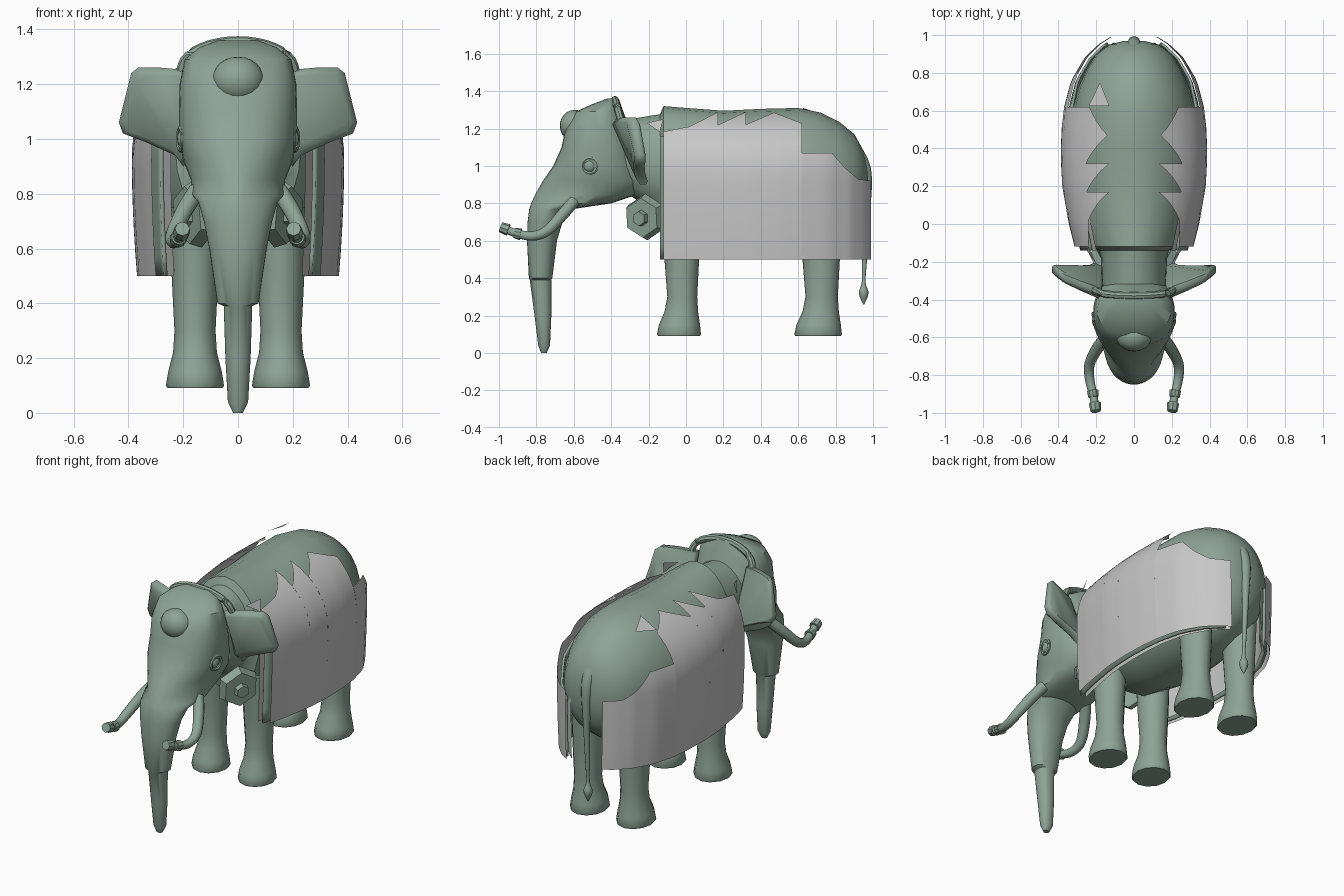
import bpy, bmesh, math
from mathutils import Vector

if "Cube" in bpy.data.objects:
    bpy.data.objects.remove(bpy.data.objects["Cube"], do_unlink=True)


def material(name, rgb):
    m = bpy.data.materials.new(name)
    m.use_nodes = True
    m.diffuse_color = (*rgb, 1)
    m.node_tree.nodes["Principled BSDF"].inputs["Base Color"].default_value = (*rgb, 1)
    return m


SKIN = material("grey_green", (0.27, 0.37, 0.31))
CLOTH = material("light_grey", (0.57, 0.57, 0.57))


def finish(name, bm, mat, angle=40, closed=True):
    if closed:
        bmesh.ops.recalc_face_normals(bm, faces=bm.faces)
    me = bpy.data.meshes.new(name)
    bm.to_mesh(me)
    bm.free()
    me.materials.append(mat)
    ob = bpy.data.objects.new(name, me)
    bpy.context.collection.objects.link(ob)
    bpy.ops.object.select_all(action='DESELECT')
    ob.select_set(True)
    bpy.context.view_layer.objects.active = ob
    bpy.ops.object.shade_smooth_by_angle(angle=math.radians(angle))
    return ob


def ring(centre, u, v, n=24, back=1, front=1):
    """Closed section; powers under 1 make a half boxier, over 1 more pointed."""
    c, u, v = Vector(centre), Vector(u), Vector(v)
    pts = []
    for i in range(n):
        a = 2 * math.pi * i / n
        p = front if math.sin(a) < 0 else back
        pts.append(c + u * math.copysign(abs(math.cos(a)) ** p, math.cos(a))
                   + v * math.copysign(abs(math.sin(a)) ** p, math.sin(a)))
    return pts


def loft(name, rings, mat=SKIN, angle=40):
    bm = bmesh.new()
    loops = [[bm.verts.new(p) for p in r] for r in rings]
    n = len(loops[0])
    for a, b in zip(loops, loops[1:]):
        for i in range(n):
            bm.faces.new((a[i], a[(i + 1) % n], b[(i + 1) % n], b[i]))
    bm.faces.new(loops[0])
    bm.faces.new(loops[-1])
    return finish(name, bm, mat, angle)


def tube(name, path, n=12, steps=4):
    """Smooth tube through (x, y, z, radius) points."""
    pts = []
    for i in range(len(path) - 1):
        p = [Vector(path[min(max(i + k, 0), len(path) - 1)]) for k in (-1, 0, 1, 2)]
        for s in range(steps):
            t = s / steps
            pts.append(0.5 * (2 * p[1] + (p[2] - p[0]) * t
                              + (2 * p[0] - 5 * p[1] + 4 * p[2] - p[3]) * t * t
                              + (3 * p[1] - p[0] - 3 * p[2] + p[3]) * t ** 3))
    pts.append(Vector(path[-1]))
    rings = []
    for i, p in enumerate(pts):
        d = (pts[min(i + 1, len(pts) - 1)] - pts[max(i - 1, 0)]).xyz.normalized()
        side = Vector((1, 0, 0)) if abs(d.x) < 0.8 else Vector((0, 1, 0))
        u = (side - d * side.dot(d)).normalized()
        rings.append(ring(p.xyz, u * p.w, d.cross(u) * p.w, n))
    return loft(name, rings)


def solid(name, centre, direction, radius, depth, sides):
    """Short prism facing a direction."""
    bm = bmesh.new()
    bmesh.ops.create_cone(bm, cap_ends=True, segments=sides, radius1=radius,
                          radius2=radius * 0.85, depth=depth)
    q = Vector(direction).to_track_quat('Z', 'Y')
    for v in bm.verts:
        v.co = q @ v.co + Vector(centre)
    return finish(name, bm, SKIN, 30)


def ball(name, centre, scale):
    bm = bmesh.new()
    bmesh.ops.create_uvsphere(bm, u_segments=20, v_segments=12, radius=1)
    for v in bm.verts:
        v.co = Vector([a * b for a, b in zip(v.co, scale)]) + Vector(centre)
    return finish(name, bm, SKIN)


def plate(name, points):
    bm = bmesh.new()
    bm.faces.new([bm.verts.new(p) for p in points])
    return finish(name, bm, CLOTH, closed=False)


# Body and neck: y, bottom, top, half width
body = [(-.45, .9, 1.24, .15), (-.3, .84, 1.25, .17), (-.18, .77, 1.27, .175),
        (-.14, .72, 1.275, .185), (-.12, .63, 1.32, .23), (0, .55, 1.31, .28),
        (.2, .52, 1.295, .33), (.4, .52, 1.305, .345), (.6, .53, 1.31, .325),
        (.72, .55, 1.285, .295), (.82, .6, 1.235, .25), (.9, .66, 1.17, .2),
        (.95, .75, 1.08, .13), (.97, .85, .98, .05)]
loft("body", [ring((0, y, (a + b) / 2), (w, 0, 0), (0, 0, (b - a) / 2)) for y, a, b, w in body])

# Head and trunk: z, front, back, half width, front pointedness
head = [(1.36, -.42, -.36, .07, 1), (1.335, -.49, -.35, .14, 1), (1.29, -.59, -.335, .195, .95),
        (1.2, -.645, -.3, .213, .85), (1.1, -.665, -.27, .216, .85), (1, -.71, -.25, .216, .9),
        (.92, -.765, -.22, .2, 1.05), (.85, -.805, -.25, .172, 1.15), (.8, -.828, -.4, .172, 1.2),
        (.77, -.838, -.6, .145, 1.15), (.7, -.847, -.66, .125, 1.05), (.6, -.85, -.69, .105, 1),
        (.4, -.84, -.715, .075, 1), (.39, -.835, -.72, .052, 1), (.2, -.81, -.72, .046, 1),
        (.04, -.79, -.727, .037, 1), (0, -.775, -.745, .018, 1)]
loft("head_and_trunk", [ring((0, (f + b) / 2, z), (w, 0, 0), (0, (b - f) / 2, 0), 32, .9, p)
                        for z, f, b, w, p in head])
ball("forehead_bump", (0, -.595, 1.215), (.095, .08, .085))
tube("head_band", [(.205 * math.sin(a), -.35 - .03 * math.cos(a), 1.25 + .105 * math.cos(a), .02)
                   for a in [math.radians(d) for d in range(-90, 91, 20)]], 8, 2)

# Tail with tuft
tube("tail", [(0, .87, 1.12, .045), (0, .955, .98, .035), (0, .965, .75, .02), (0, .955, .5, .013),
              (0, .95, .38, .01), (0, .95, .32, .026), (0, .95, .26, .003)])

# Blanket: width by position, and a jagged upper edge
WIDTHS = [(-.16, .305), (-.12, .315), (0, .345), (.2, .38), (.35, .388), (.5, .384), (.62, .37),
          (.76, .333), (.88, .262), (.95, .19), (.99, .125)]
TEETH = [(-.12, .24), (.02, .24), (.17, .13), (.17, .25), (.32, .13), (.32, .255),
         (.47, .14), (.62, .235)]
REAR = [(.62, 1.07), (.78, 1.07), (.85, .99), (.92, .93), (.99, .92)]
SHOULDER, RISE, HEM = .95, .36, .5


def width(y):
    for (a, wa), (b, wb) in zip(WIDTHS, WIDTHS[1:]):
        if y <= b:
            return wa + (wb - wa) * (y - a) / (b - a)
    return WIDTHS[-1][1]


def drape(y, z, inset):
    w = width(y) - inset
    if z > SHOULDER:
        return w * math.sqrt(max(0, 1 - ((z - SHOULDER) / RISE) ** 2))
    return w * (1 - .05 * ((SHOULDER - z) / .45) ** 2)


def top_height(y, x):
    return SHOULDER + RISE * math.sqrt(1 - (x / width(y)) ** 2)


def blanket(name, side, edge, mat, inset, thick=0, rows=12, cols=4):
    bm = bmesh.new()
    for (y0, t0), (y1, t1) in zip(edge, edge[1:]):
        if y1 - y0 < .001:
            continue
        grid = []
        for c in range(cols + 1):
            y = y0 + (y1 - y0) * c / cols
            top = t0 + (t1 - t0) * c / cols
            zs = [top + (HEM - top) * (r / rows) ** 1.4 for r in range(rows + 1)]
            grid.append([bm.verts.new((side * drape(y, z, inset), y, z)) for z in zs])
        for a, b in zip(grid, grid[1:]):
            for r in range(rows):
                bm.faces.new((a[r], a[r + 1], b[r + 1], b[r]))
    bmesh.ops.remove_doubles(bm, verts=bm.verts, dist=.0005)
    bmesh.ops.recalc_face_normals(bm, faces=bm.faces)
    if sum(f.normal.x for f in bm.faces) * side < 0:
        bmesh.ops.reverse_faces(bm, faces=bm.faces)
    ob = finish(name, bm, mat, 45, closed=False)
    if thick:
        ob.modifiers.new("thickness", 'SOLIDIFY').thickness = thick


UPPER = [(y, top_height(y, x)) for y, x in TEETH] + REAR
LINING = [(-.14, 1.16), (0, 1.16), (.3, 1.12), (.6, 1.05), (.75, 1), (.88, .9), (.96, .86)]

# Ear outline seen from the front
EAR = [(.17, 1.25), (.28, 1.26), (.365, 1.26), (.39, 1.24), (.435, 1.06), (.42, 1.02),
       (.34, .99), (.23, .94), (.2, .9), (.16, .94)]


def ear_y(x, z):
    return -.23 - .12 * (z - .9) / .36 * (1 - (x - .2) / .3)


for s, tag in ((1, "left"), (-1, "right")):
    blanket(f"{tag}_blanket", s, UPPER, CLOTH, 0)
    blanket(f"{tag}_blanket_lining", s, LINING, SKIN, .025, .014)
    blanket(f"{tag}_inner_blanket", s, LINING, CLOTH, .065)
    plate(f"{tag}_blanket_tip", [(s * .2, -.21, 1.23), (s * .24, -.12, 1.25), (s * .25, -.14, 1.18)])

    # Ear with a rounded rim
    loft(f"{tag}_ear", [[Vector((s * (.3 + (x - .3) * k), ear_y(x, z) + d, 1.08 + (z - 1.08) * k))
                         for x, z in EAR] for d, k in ((-.035, .85), (-.015, 1), (.015, 1), (.025, .9))],
         angle=60)

    # Eye ball and lid
    ball(f"{tag}_eye", (s * .198, -.515, 1), (.024, .034, .034))
    tube(f"{tag}_eyelid", [(s * (.208 + .008 * math.cos(a)), -.515 + .04 * math.cos(a),
                            1 + .04 * math.sin(a), .01)
                           for a in [math.pi * i / 6 for i in range(13)]], 6, 2)

    # Tusk with collar and cap
    tube(f"{tag}_tusk", [(s * .15, -.6, .81, .032), (s * .195, -.66, .74, .031),
                         (s * .235, -.74, .655, .028), (s * .235, -.82, .625, .025),
                         (s * .215, -.91, .64, .022), (s * .205, -.97, .665, .021)])
    solid(f"{tag}_tusk_collar", (s * .217, -.9, .638), (-s * .1, -1, .2), .032, .035, 10)
    solid(f"{tag}_tusk_cap", (s * .205, -.97, .665), (-s * .1, -1, .35), .032, .045, 8)

    # Chest ornament
    solid(f"{tag}_ornament", (s * .165, -.225, .725), (s * .85, -.5, -.1), .125, .05, 6)
    solid(f"{tag}_ornament_knob", (s * .195, -.243, .72), (s * .85, -.5, -.1), .045, .04, 6)

    # Legs: z, front and back reach, half width
    for part, cy, k in (("front", -.025, 1), ("rear", .72, 1.08)):
        shape = [(.75, .11, .11, .09), (.5, .09, .095, .085), (.3, .075, .085, .075),
                 (.22, .09, .09, .08), (.15, .12, .1, .098), (.1, .13, .105, .106),
                 (.09, .125, .1, .1)]
        rings = []
        for z, f, b, w in shape:
            c = (s * .157, cy + k * (b - f) / 2, z)
            rings.append(ring(c, (w, 0, 0), (0, k * (f + b) / 2, 0), 12))
        loft(f"{tag}_{part}_leg", rings)

# Loose blanket point lying on the back
plate("blanket_scrap", [(-.24, .625, 1.25), (-.13, .625, 1.31), (-.18, .75, 1.27)])
